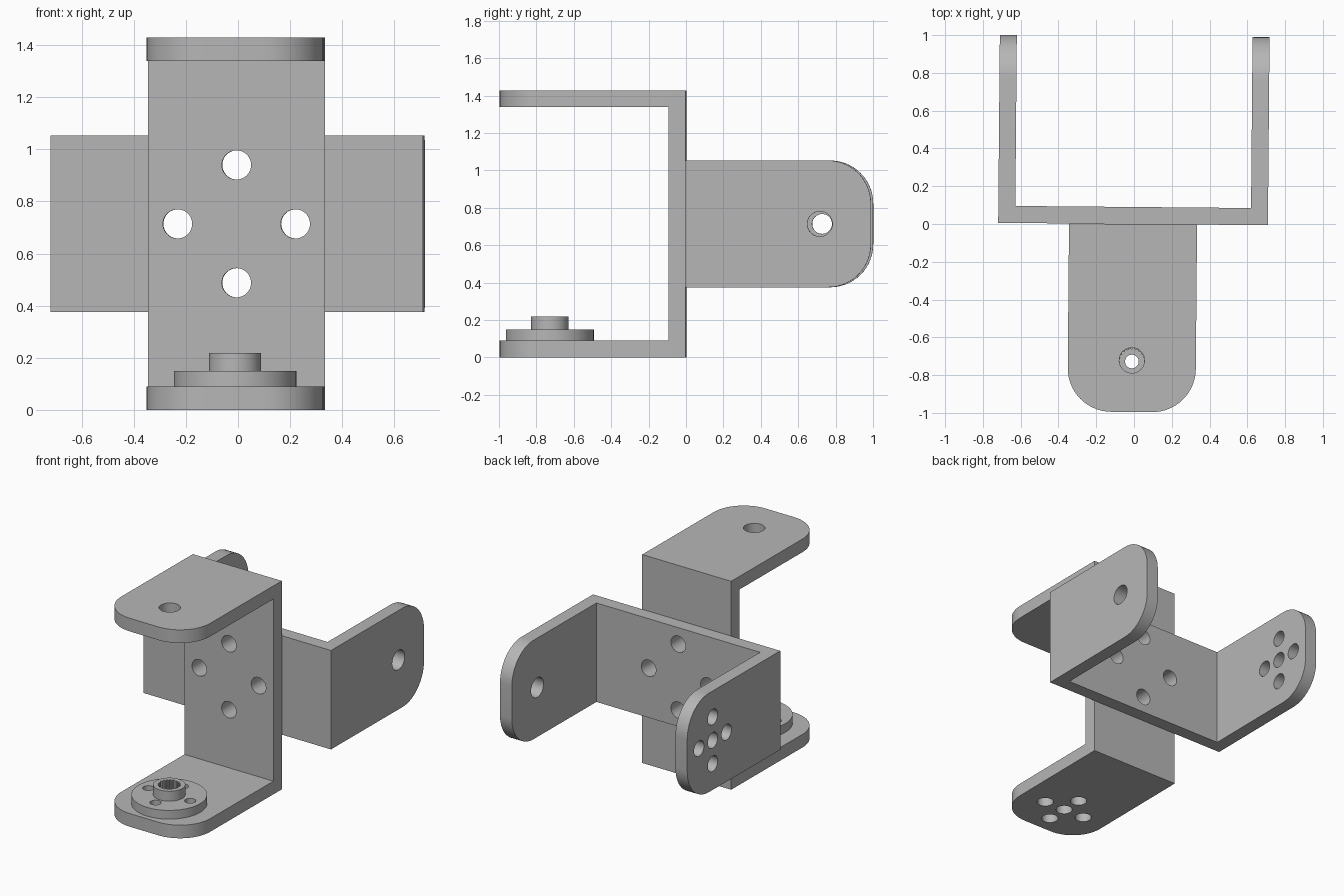
import bpy, bmesh
from math import radians, cos, sin, tau
from mathutils import Matrix, Vector

cube = bpy.data.objects.get("Cube")
if cube:
    bpy.data.objects.remove(cube, do_unlink=True)

HALF = 0.714     # half span of a bracket
DEPTH = 0.995    # arm length
WIDTH = 0.678    # plate width
THICK = 0.09
HOLE_Y = 0.722   # hole centre along the arm
POSE = Matrix.Translation((-0.005, 0, HALF)) @ Matrix.Rotation(radians(-0.5), 4, 'Z')

grey = bpy.data.materials.new("plain grey")
grey.use_nodes = True
grey.diffuse_color = (0.47, 0.47, 0.47, 1)
grey.node_tree.nodes["Principled BSDF"].inputs["Base Color"].default_value = (0.47, 0.47, 0.47, 1)


def make_object(name, bm):
    bmesh.ops.recalc_face_normals(bm, faces=bm.faces)
    mesh = bpy.data.meshes.new(name)
    bm.to_mesh(mesh)
    bm.free()
    obj = bpy.data.objects.new(name, mesh)
    bpy.context.collection.objects.link(obj)
    return obj


def add_pin(bm, centre, axis, radius, length=0.3):
    """Cylinder along an axis, used as a drill."""
    turn = Vector((0, 0, 1)).rotation_difference(Vector(axis)).to_matrix().to_4x4()
    bmesh.ops.create_cone(bm, cap_ends=True, segments=40, radius1=radius, radius2=radius,
                          depth=length, matrix=Matrix.Translation(centre) @ turn)


def drill(obj, pins):
    """Cut all pins out of the object and bake the result."""
    cutter = make_object("hole_cutter", pins)
    cutter.hide_render = True
    mod = obj.modifiers.new("holes", 'BOOLEAN')
    mod.operation = 'DIFFERENCE'
    mod.solver = 'EXACT'
    mod.object = cutter
    bpy.context.view_layer.update()
    baked = bpy.data.meshes.new_from_object(obj.evaluated_get(bpy.context.evaluated_depsgraph_get()))
    obj.modifiers.clear()
    obj.data = baked
    bpy.data.objects.remove(cutter, do_unlink=True)


def finish(obj, matrix):
    obj.data.materials.clear()
    obj.data.materials.append(grey)
    obj.matrix_world = matrix
    bpy.ops.object.select_all(action='DESELECT')
    obj.select_set(True)
    bpy.context.view_layer.objects.active = obj
    bpy.ops.object.shade_smooth_by_angle(angle=radians(30))


def cross_offsets():
    """Four screw positions round a hub: (along arm, across arm)."""
    return [(0.147, 0), (-0.147, 0), (0, 0.16), (0, -0.16)]


def make_bracket(name, matrix):
    # U-shaped strip, extruded across its width
    inner = HALF - THICK
    outline = [(-HALF, 0), (HALF, 0), (HALF, DEPTH), (inner, DEPTH),
               (inner, THICK), (-inner, THICK), (-inner, DEPTH), (-HALF, DEPTH)]
    bm = bmesh.new()
    face = bm.faces.new([bm.verts.new((x, y, -WIDTH / 2)) for x, y in outline])
    new = bmesh.ops.extrude_face_region(bm, geom=[face])["geom"]
    bmesh.ops.translate(bm, vec=(0, 0, WIDTH),
                        verts=[g for g in new if isinstance(g, bmesh.types.BMVert)])
    # rounded arm ends
    tips = [e for e in bm.edges
            if all(abs(v.co.y - DEPTH) < 1e-4 for v in e.verts)
            and abs(e.verts[0].co.z - e.verts[1].co.z) < 1e-4]
    bmesh.ops.bevel(bm, geom=tips, offset=0.23, segments=14, profile=0.5, affect='EDGES')
    obj = make_object(name, bm)

    pins = bmesh.new()
    # four holes in the base plate
    for x, z in [(0.226, 0), (-0.226, 0), (0, 0.226), (0, -0.226)]:
        add_pin(pins, (x, THICK / 2, z), (0, 1, 0), 0.056)
    # one pivot hole in one arm, hub and four screws in the other
    add_pin(pins, (HALF - THICK / 2, HOLE_Y, 0), (1, 0, 0), 0.067)
    for y, z in [(0, 0)] + cross_offsets():
        add_pin(pins, (-HALF + THICK / 2, HOLE_Y + y, z), (1, 0, 0), 0.053)
    drill(obj, pins)
    finish(obj, matrix)


def make_horn(name, matrix):
    # flanged hub with a toothed socket: (radius, height, toothed)
    rings = [(0.036, 0, False), (0.235, 0, False), (0.235, 0.06, False), (0.1, 0.06, False),
             (0.1, 0.128, False), (0.071, 0.128, True), (0.071, 0.045, True), (0.036, 0.045, False)]
    count = 80
    bm = bmesh.new()
    loops = []
    for radius, z, toothed in rings:
        loop = []
        for i in range(count):
            r = radius - (0.007 if toothed and i % 4 < 2 else 0)
            a = tau * i / count
            loop.append(bm.verts.new((r * cos(a), r * sin(a), z)))
        loops.append(loop)
    for low, high in zip(loops, loops[1:] + loops[:1]):
        for i in range(count):
            j = (i + 1) % count
            bm.faces.new((low[i], low[j], high[j], high[i]))
    obj = make_object(name, bm)

    pins = bmesh.new()
    for y, x in cross_offsets():
        add_pin(pins, (x, y, 0.03), (0, 0, 1), 0.035, 0.2)
    drill(obj, pins)
    finish(obj, matrix)


# back bracket opens to the rear, front bracket stands upright and opens forward
make_bracket("rear_bracket", POSE)
upright = Matrix(((0, 0, 1, 0), (0, -1, 0, 0), (1, 0, 0, 0), (0, 0, 0, 1)))
make_bracket("front_bracket", POSE @ upright)
make_horn("servo_horn", POSE @ Matrix.Translation((0, -HOLE_Y - 0.006, THICK - HALF)))
